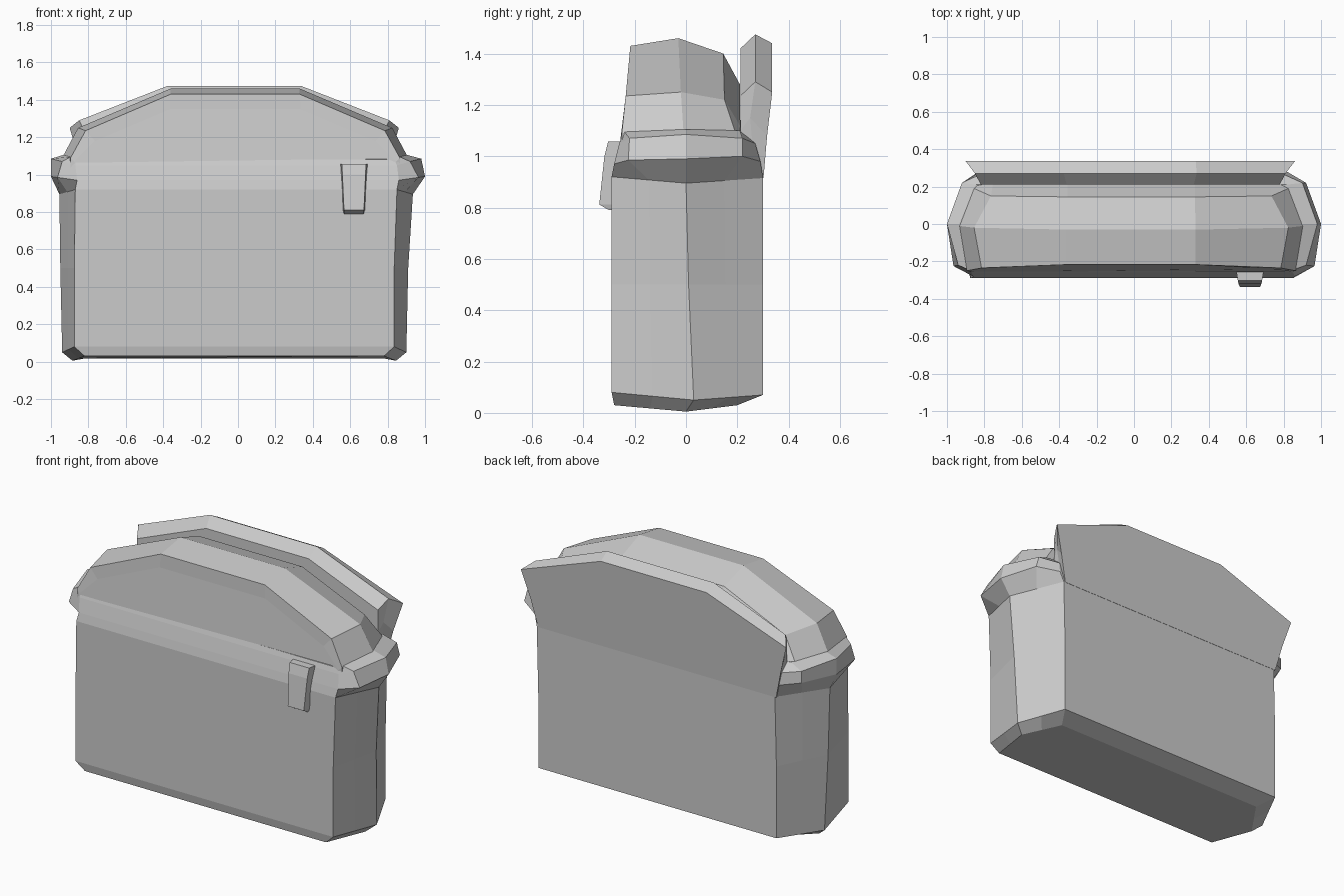
import bpy
import bmesh
from mathutils import Vector

cube = bpy.data.objects.get("Cube")
if cube:
    bpy.data.objects.remove(cube, do_unlink=True)

grey = bpy.data.materials.new("plain grey")
grey.use_nodes = True
GREY = (0.6, 0.6, 0.6, 1)
grey.diffuse_color = GREY
grey.node_tree.nodes["Principled BSDF"].inputs["Base Color"].default_value = GREY


def loft(name, rings):
    """Skin a stack of closed rings and cap both ends."""
    bm = bmesh.new()
    rows = [[bm.verts.new(p) for p in ring] for ring in rings]
    n = len(rows[0])
    for a, b in zip(rows, rows[1:]):
        for i in range(n):
            j = (i + 1) % n
            bm.faces.new((a[i], a[j], b[j], b[i]))
    bm.faces.new(rows[0][::-1])
    bm.faces.new(rows[-1])
    bmesh.ops.recalc_face_normals(bm, faces=bm.faces)
    mesh = bpy.data.meshes.new(name)
    bm.to_mesh(mesh)
    bm.free()
    mesh.materials.append(grey)
    obj = bpy.data.objects.new(name, mesh)
    bpy.context.collection.objects.link(obj)
    return obj


def mirrored(half, shift=-0.02):
    """Complete a ring from its +x half, leaning slightly to one side."""
    right = [(x + shift, y, z) for x, y, z in half]
    left = [(-x + shift, y, z) for x, y, z in reversed(half)]
    return right + left


def side(front, middle, back):
    """Half ring with straight runs between front, middle and back."""
    f, m, b = map(Vector, (front, middle, back))
    return [f, (f + m) / 2, m, (m + b) / 2, b]


# Tapered container with flared rim ends
body = [
    mirrored(side((.80, -.28, .03), (.865, 0, .005), (.73, .20, .03))),
    mirrored(side((.855, -.29, .08), (.92, .03, .05), (.79, .30, .07))),
    mirrored(side((.855, -.29, .50), (.93, .01, .50), (.79, .30, .50))),
    mirrored(side((.86, -.29, .92), (.945, 0, .895), (.79, .30, .915)), -.01),
    mirrored([(.86, -.28, .97), (.965, -.225, .985), (1, 0, .99),
              (.92, .22, 1), (.80, .29, .98)], 0),
    mirrored([(.86, -.26, 1.05), (.93, -.22, 1.07), (.99, 0, 1.085),
              (.91, .22, 1.07), (.80, .27, 1.05)], -.01),
    mirrored([(.85, -.25, 1.08), (.88, -.24, 1.095), (.92, 0, 1.105),
              (.83, .21, 1.10), (.78, .21, 1.10)], -.015),
]
loft("body", body)


# Arched lid, lofted from front to back
def arch(foot, shoulder, crown):
    base = (foot[0], foot[1], 1.0)
    return mirrored([base, foot, shoulder, crown], -.015)


loft("lid", [
    arch((.86, -.255, 1.07), (.75, -.24, 1.18), (.35, -.22, 1.35)),
    arch((.88, -.25, 1.09), (.80, -.235, 1.235), (.345, -.217, 1.43)),
    arch((.92, -.01, 1.10), (.84, -.02, 1.25), (.345, -.03, 1.46)),
    arch((.84, .19, 1.10), (.75, .15, 1.22), (.34, .145, 1.40)),
    arch((.83, .21, 1.09), (.74, .21, 1.12), (.34, .21, 1.28)),
])

# Raised back panel with a bevelled, flaring crest
loft("back_panel", [
    mirrored([(.78, .21, .93), (.80, .212, 1.10), (.80, .212, 1.235), (.34, .212, 1.42)]),
    mirrored([(.785, .27, .92), (.81, .25, 1.15), (.83, .27, 1.29), (.355, .27, 1.475)]),
    mirrored([(.79, .302, .915), (.83, .316, 1.08), (.88, .336, 1.25), (.35, .336, 1.44)]),
])


# Small wedge clasp on the front
def clasp_ring(width, z, front, back):
    x = .62
    return [(x - width, back, z), (x - width * .86, front, z),
            (x + width * .86, front, z), (x + width, back, z)]


loft("clasp", [
    clasp_ring(.058, .79, -.30, -.26),
    clasp_ring(.062, .812, -.338, -.26),
    clasp_ring(.072, 1.0, -.318, -.24),
    clasp_ring(.075, 1.058, -.303, -.24),
])
